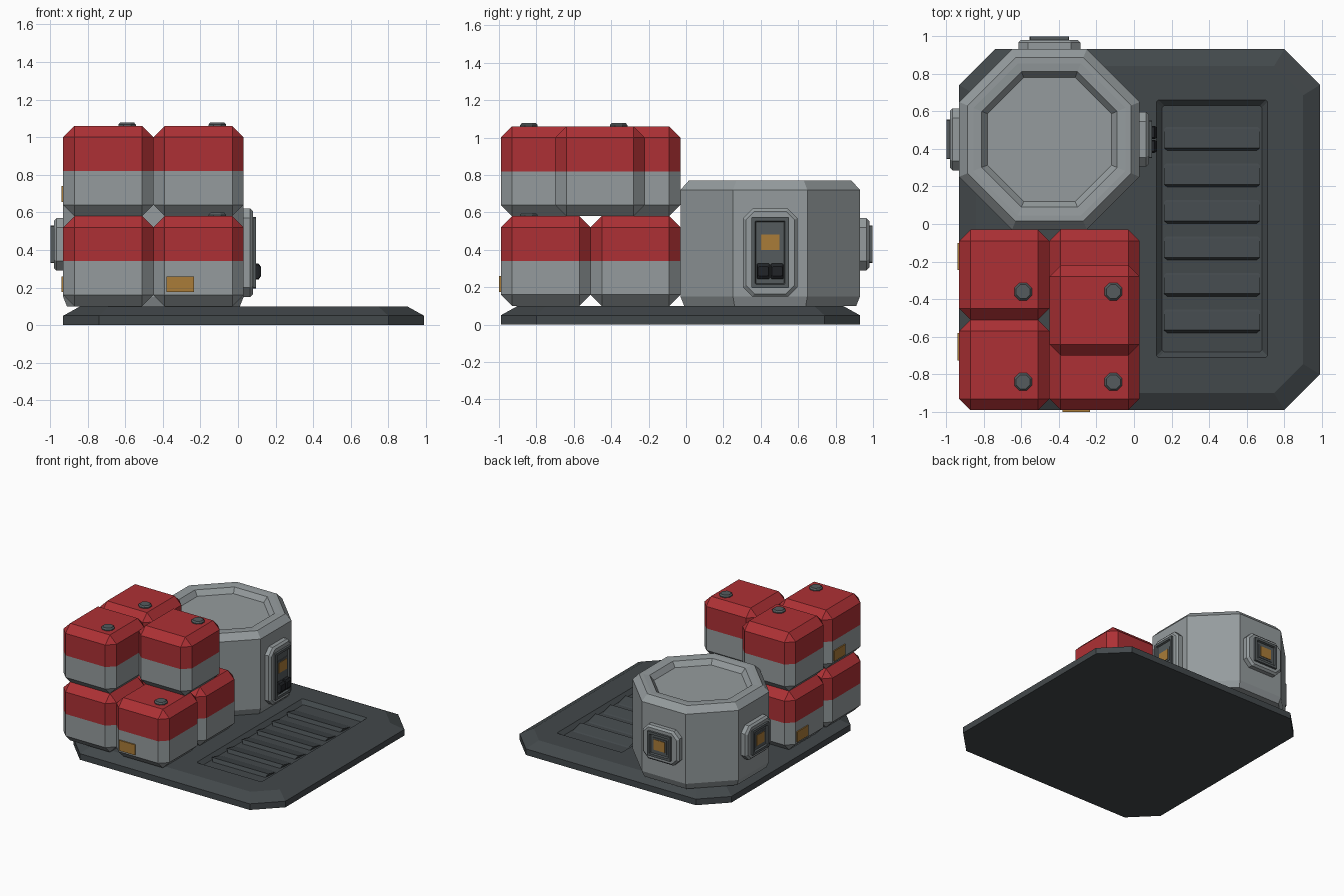
import bpy, bmesh, math
from mathutils import Matrix, Vector

if "Cube" in bpy.data.objects:
    bpy.data.objects.remove(bpy.data.objects["Cube"])


def mat(name, rgb):
    m = bpy.data.materials.new(name)
    m.diffuse_color = (*rgb, 1)
    m.use_nodes = True
    m.node_tree.nodes["Principled BSDF"].inputs["Base Color"].default_value = m.diffuse_color
    return m


DARK = mat("dark_metal", (0.055, 0.065, 0.07))
TRIM = mat("dark_trim", (0.09, 0.105, 0.11))
BLACK = mat("black", (0.015, 0.017, 0.02))
GREY = mat("grey", (0.3, 0.33, 0.34))
RED = mat("red", (0.42, 0.03, 0.035))
AMBER = mat("amber", (0.4, 0.2, 0.04))


def finish(name, bm, mats, matrix=None):
    bmesh.ops.recalc_face_normals(bm, faces=bm.faces)
    me = bpy.data.meshes.new(name)
    if matrix is not None:
        bm.transform(matrix)
    bm.to_mesh(me)
    bm.free()
    for m in mats:
        me.materials.append(m)
    ob = bpy.data.objects.new(name, me)
    bpy.context.collection.objects.link(ob)
    return ob


def rect(hx, hy, c, z, cx=0, cy=0):
    """Chamfered rectangle ring."""
    return [(cx + x, cy + y, z) for x, y in (
        (hx, hy - c), (hx - c, hy), (c - hx, hy), (-hx, hy - c),
        (-hx, c - hy), (c - hx, -hy), (hx - c, -hy), (hx, c - hy))]


def loft(name, rings, m, matrix=None):
    """Skin a stack of rings and cap both ends."""
    bm = bmesh.new()
    vs = [[bm.verts.new(p) for p in r] for r in rings]
    n = len(rings[0])
    for a, b in zip(vs, vs[1:]):
        for i in range(n):
            j = (i + 1) % n
            bm.faces.new((a[i], a[j], b[j], b[i]))
    bm.faces.new(vs[0][::-1])
    bm.faces.new(vs[-1])
    return finish(name, bm, [m], matrix)


def box(name, lo, hi, m, matrix=None):
    bm = bmesh.new()
    lo, hi = Vector(lo), Vector(hi)
    bmesh.ops.create_cube(bm, size=1, matrix=Matrix.Translation((lo + hi) / 2)
                          @ Matrix.Diagonal((*(hi - lo), 1)))
    return finish(name, bm, [m], matrix)


# Base plate with chamfered corners and sloped rim
plate = loft("base_plate", [
    rect(0.96, 0.96, 0.19, 0, 0.03, -0.03),
    rect(0.96, 0.96, 0.19, 0.05, 0.03, -0.03),
    rect(0.87, 0.87, 0.155, 0.1, 0.03, -0.03)], DARK)

# Sunken vent bay cut into the plate
cutter = loft("vent_cutter", [
    rect(0.265, 0.655, 0.01, 0.07, 0.415, -0.025),
    rect(0.325, 0.715, 0.01, 0.13, 0.415, -0.025)], DARK)
cutter.hide_render = True
cutter.hide_viewport = True
cut = plate.modifiers.new("vent_bay", "BOOLEAN")
cut.object = cutter
cut.operation = "DIFFERENCE"
cut.solver = "EXACT"

# Louvres: wedges rising toward the front
for i in range(6):
    base = [(0.235, 0.07, 0.066), (-0.235, 0.07, 0.066),
            (-0.235, -0.067, 0.066), (0.235, -0.067, 0.066)]
    top = [(0.255, 0.05, 0.075), (-0.255, 0.05, 0.075),
           (-0.255, -0.05, 0.098), (0.255, -0.05, 0.098)]
    loft(f"vent_louvre_{i + 1}", [base, top], DARK,
         Matrix.Translation((0.415, 0.455 - 0.194 * i, 0)))

# Octagonal tank with a sunken lid
K = 2 - math.sqrt(2)
loft("tank", [rect(a, a, a * K, z, -0.45, 0.45) for a, z in (
    (0.46, 0.1), (0.48, 0.15), (0.48, 0.72), (0.435, 0.77),
    (0.405, 0.77), (0.36, 0.765), (0.33, 0.725))], GREY)


def side_matrix(n, z):
    """Local x across, y up, z outward on a side of the tank."""
    n = Vector(n)
    up = Vector((0, 0, 1))
    m = Matrix((up.cross(n), up, n)).transposed().to_4x4()
    m.translation = Vector((-0.45, 0.45, z)) + n * 0.48
    return m


def panel(name, n, z, u, v, iu, iv, sv):
    """Chamfered plate, recessed frame and amber screen."""
    m = side_matrix(n, z)
    loft(name + "_panel", [
        rect(u, v, 0.05, -0.03), rect(u, v, 0.05, 0.035),
        rect(u - 0.015, v - 0.015, 0.045, 0.05)], GREY, m)
    loft(name + "_frame", [
        rect(iu, iv, 0.004, 0.04), rect(iu, iv, 0.004, 0.067),
        rect(iu - 0.02, iv - 0.02, 0.004, 0.067),
        rect(iu - 0.025, iv - 0.025, 0.004, 0.053)], TRIM, m)
    box(name + "_screen_surround", (-0.066, sv - 0.056, 0.045),
        (0.066, sv + 0.056, 0.058), TRIM, m)
    box(name + "_screen", (-0.05, sv - 0.042, 0.045),
        (0.05, sv + 0.042, 0.062), AMBER, m)
    return m


panel("left", (-1, 0, 0), 0.43, 0.165, 0.14, 0.105, 0.1, 0)
panel("back", (0, 1, 0), 0.43, 0.165, 0.14, 0.105, 0.1, 0)
pm = panel("right", (1, 0, 0), 0.385, 0.145, 0.235, 0.1, 0.19, 0.055)
for s, side in ((-1, "front"), (1, "back")):
    loft(f"switch_{side}", [
        rect(0.034, 0.042, 0.006, 0.045, s * 0.037, -0.1),
        rect(0.034, 0.042, 0.006, 0.08, s * 0.037, -0.1),
        rect(0.028, 0.025, 0.006, 0.092, s * 0.037, -0.1)], BLACK, pm)


def crate(name, x, y, z, cap=(0.1, -0.09), label=None):
    """Bevelled two-tone crate with filler cap and optional label."""
    bm = bmesh.new()
    bmesh.ops.create_cube(bm, size=0.48)
    bmesh.ops.bevel(bm, geom=bm.edges[:], offset=0.06, segments=1,
                    affect="EDGES", profile=0.5)
    bmesh.ops.bisect_plane(bm, geom=bm.verts[:] + bm.edges[:] + bm.faces[:],
                           plane_co=(0, 0, 0), plane_no=(0, 0, 1))
    for f in bm.faces:
        f.material_index = int(f.calc_center_median().z > 0)
        f.smooth = False
    finish(name, bm, [GREY, RED], Matrix.Translation((x, y, z + 0.24)))
    r, cx, cy = 0.047, x + cap[0], y + cap[1]
    loft(name + "_cap", [
        rect(r, r, r * K, z + 0.47, cx, cy),
        rect(r, r, r * K, z + 0.487, cx, cy),
        rect(r - 0.01, r - 0.01, (r - 0.01) * K, z + 0.498, cx, cy)], TRIM)
    if label == "front":
        box(name + "_label", (x - 0.17, y - 0.25, z + 0.075),
            (x - 0.025, y - 0.23, z + 0.16), AMBER)
    elif label == "left":
        box(name + "_label", (x - 0.25, y + 0.025, z + 0.075),
            (x - 0.23, y + 0.17, z + 0.16), AMBER)


# Two layers of stacked crates
crate("crate_low_left_front", -0.69, -0.75, 0.1)
crate("crate_low_left_back", -0.69, -0.27, 0.1, label="left")
crate("crate_low_right_front", -0.21, -0.75, 0.1, label="front")
crate("crate_low_right_back", -0.21, -0.27, 0.1)
crate("crate_top_left_front", -0.69, -0.75, 0.58, label="left")
crate("crate_top_left_back", -0.69, -0.27, 0.58)
crate("crate_top_right", -0.21, -0.46, 0.58, cap=(0.1, 0.1))
